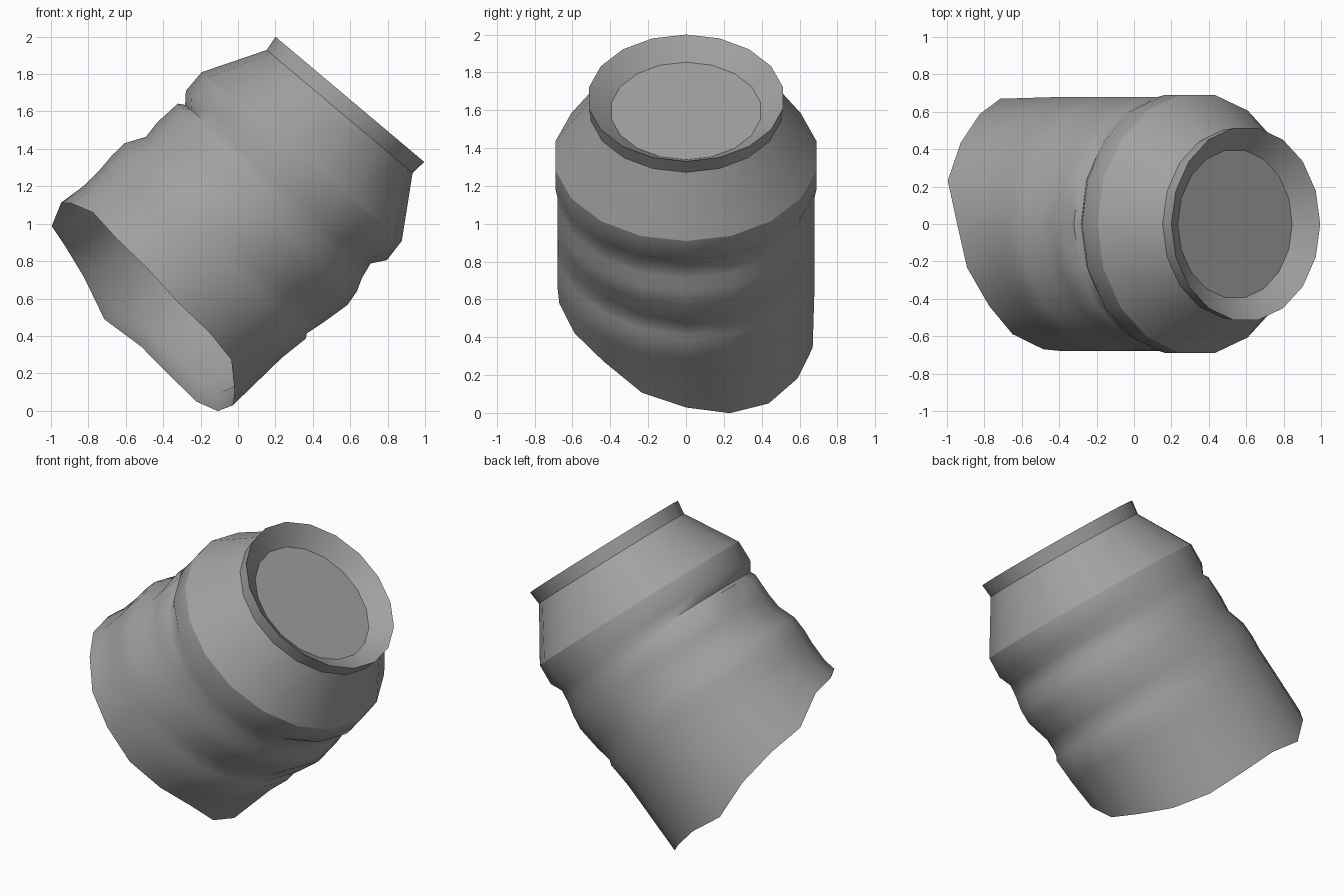
import bpy, bmesh, math
from mathutils import Vector

if "Cube" in bpy.data.objects:
    bpy.data.objects.remove(bpy.data.objects["Cube"])

N = 18
AXIS = Vector((0.644, 0, 0.765))      # can axis, pointing to the closed end
SIDE = Vector((0.765, 0, -0.644))     # across the can, towards lower right
TOP = Vector((0.598, 0, 1.665))       # centre of the end rim

metal = bpy.data.materials.new("dull_metal")
metal.diffuse_color = (0.36, 0.36, 0.36, 1)
metal.use_nodes = True
metal.node_tree.nodes["Principled BSDF"].inputs["Base Color"].default_value = metal.diffuse_color


def place(u, y, t):
    return TOP + SIDE * u + AXIS * t + Vector((0, y, 0))


def ring(tl, tr, ul, ur, yr):
    """Ring given by height and reach on its left and right sides."""
    pts = []
    for i in range(N):
        a = 2 * math.pi * i / N
        k = (1 + math.cos(a)) / 2
        pts.append([(ul + ur) / 2 + (ur - ul) / 2 * math.cos(a),
                    yr * math.sin(a), tl + (tr - tl) * k])
    return pts


def circle(r, t):
    return ring(t, t, -r, r, r)


def inset(pts, f, dt=0):
    cu = sum(p[0] for p in pts) / N
    return [[cu + (p[0] - cu) * f, p[1] * f, p[2] + dt] for p in pts]


def dent(pts, angle, t0, depth, wa, wt):
    """Push a soft hollow into a ring."""
    for i, p in enumerate(pts):
        d = (i * 360 / N - angle + 180) % 360 - 180
        g = depth * math.exp(-(d / wa) ** 2 - ((p[2] - t0) / wt) ** 2)
        p[0] -= g * math.cos(math.radians(i * 360 / N))
        p[1] -= g * math.sin(math.radians(i * 360 / N))


def skin(name, rings, sharp, cap_start=False):
    bm = bmesh.new()
    rows = [[bm.verts.new(place(*p)) for p in r] for r in rings]
    for a, b in zip(rows, rows[1:]):
        for i in range(N):
            j = (i + 1) % N
            bm.faces.new((a[i], a[j], b[j], b[i])[::-1])
    if cap_start:
        bm.faces.new(rows[0])
    me = bpy.data.meshes.new(name)
    bm.to_mesh(me)
    bm.free()
    me.materials.append(metal)
    ob = bpy.data.objects.new(name, me)
    bpy.context.collection.objects.link(ob)
    bpy.ops.object.select_all(action='DESELECT')
    ob.select_set(True)
    bpy.context.view_layer.objects.active = ob
    bpy.ops.object.shade_smooth_by_angle(angle=math.radians(sharp))
    return ob


# Crushed wall: tl, tr, ul, ur, y radius
wall = [ring(*r) for r in (
    (-0.40, -0.40, -0.70, 0.70, 0.70),
    (-0.53, -0.53, -0.70, 0.705, 0.70),
    (-0.59, -0.60, -0.655, 0.65, 0.69),
    (-0.61, -0.69, -0.69, 0.665, 0.69),
    (-0.76, -0.76, -0.71, 0.69, 0.69),
    (-0.855, -0.85, -0.705, 0.70, 0.69),
    (-0.955, -1.00, -0.77, 0.67, 0.69),
    (-1.05, -1.107, -0.78, 0.632, 0.69),
    (-1.15, -1.13, -0.78, 0.645, 0.69),
    (-1.27, -1.29, -0.79, 0.612, 0.69))]
# Hollows along the folds
for r in wall[2:]:
    dent(r, 325, -0.98, 0.045, 28, 0.10)
    dent(r, 230, -0.70, 0.03, 30, 0.09)

# Torn open end, one height per side
torn = [-1.655, -1.73, -1.765, -1.75, -1.73, -1.745, -1.643, -1.58, -1.545,
        -1.417, -1.385, -1.347, -1.373, -1.388, -1.423, -1.437, -1.473, -1.589]
edge = ring(0, 0, -0.825, 0.575, 0.68)
for p, t in zip(edge, torn):
    p[2] = t

# Outer wall, torn lip, then the inside wall up to the shoulder
inside = [inset(edge, 0.92, 0.085)] + [inset(r, 0.97) for r in wall[::-1]]
skin("crushed_body", wall + [edge] + inside, 50)

# Closed end: shoulder cone, rim and recessed disc
skin("can_end", [circle(0.40, -0.09), circle(0.52, 0),
                 circle(0.51, -0.085), circle(0.70, -0.40)], 25, cap_start=True)
